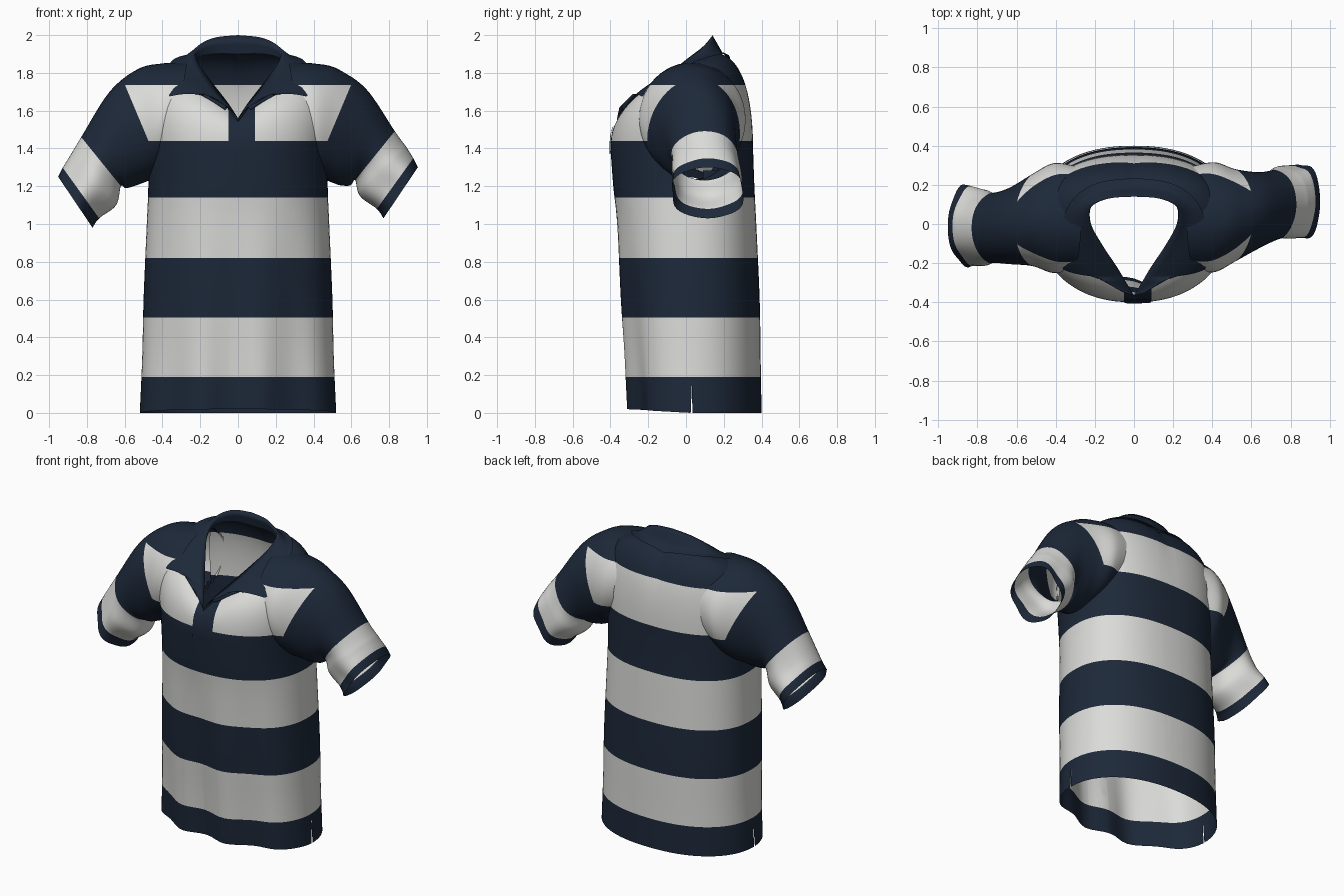
import bpy, bmesh, math
from mathutils import Vector
from mathutils.bvhtree import BVHTree

if "Cube" in bpy.data.objects:
    bpy.data.objects.remove(bpy.data.objects["Cube"])


def material(name, rgb):
    m = bpy.data.materials.new(name)
    m.diffuse_color = (*rgb, 1)
    m.use_nodes = True
    m.node_tree.nodes["Principled BSDF"].inputs["Base Color"].default_value = m.diffuse_color
    return m


NAVY = material("navy cloth", (0.012, 0.0215, 0.041))
WHITE = material("off white cloth", (0.71, 0.71, 0.69))


def spline(keys, t):
    """Catmull-Rom through a list of tuples, t in 0..len-1."""
    n = len(keys) - 1
    i = min(int(t), n - 1)
    f = t - i
    p = [Vector(keys[max(0, min(n, i + k))]) for k in (-1, 0, 1, 2)]
    return (p[1] * 2 + (p[2] - p[0]) * f + (p[0] * 2 - p[1] * 5 + p[2] * 4 - p[3]) * f * f
            + (p[1] * 3 - p[0] - p[2] * 3 + p[3]) * f ** 3) * 0.5


def add_grid(bm, rows, mat=lambda r: 0):
    vs = [[bm.verts.new(p) for p in row] for row in rows]
    for r in range(len(vs) - 1):
        for c in range(len(vs[0]) - 1):
            f = bm.faces.new((vs[r][c], vs[r][c + 1], vs[r + 1][c + 1], vs[r + 1][c]))
            f.material_index = mat(r)


def cut(bm, co, no):
    bmesh.ops.bisect_plane(bm, geom=bm.verts[:] + bm.edges[:] + bm.faces[:],
                           dist=1e-5, plane_co=co, plane_no=no)


def depth_in(tree, p):
    """How far a point lies behind a surface (positive is inside)."""
    loc, n, _, _ = tree.find_nearest(p)
    return (loc - p).dot(n)


def finish(bm, name):
    for f in bm.faces:
        f.smooth = True
    me = bpy.data.meshes.new(name)
    bm.to_mesh(me)
    bm.free()
    me.materials.append(NAVY)
    me.materials.append(WHITE)
    ob = bpy.data.objects.new(name, me)
    bpy.context.collection.objects.link(ob)
    return ob


# Stripe heights and the slanted armhole seam
STRIPES = (0.19, 0.505, 0.82, 1.14, 1.44, 1.735)
SEAM_X, SEAM_Z, SEAM_K = 0.47, 1.43, 0.42


def inside_seam(c):
    return abs(c.x) < SEAM_X + SEAM_K * (c.z - SEAM_Z)


def cut_seams(bm):
    for s in (1, -1):
        cut(bm, (s * SEAM_X, 0, SEAM_Z), (s, 0, -SEAM_K))


# ---------- body ----------
# hem to chest: z, half width, front y, back y
SIDE = [(0, .52, -.295, .4), (.3, .507, -.315, .395), (.6, .5, -.34, .39),
        (1.0, .483, -.365, .372), (1.2, .475, -.385, .362), (1.4, .478, -.4, .355)]
# neckline from back centre to the foot of the V
NECK = [(0, .16, 1.9), (.13, .15, 1.9), (.215, .1, 1.88), (.225, 0, 1.84),
        (.17, -.11, 1.76), (.1, -.22, 1.67), (0, -.365, 1.54)]


def body_ring(t, a):
    z, w, yf, yb = spline(SIDE, t)
    c, s = math.cos(a), math.sin(a)
    e = 0.89 - 0.03 * s + 0.1 * (t / 5 - 1)
    e = e if t < 5 else 0.86
    e = 0.92 - 0.06 * t / 5 - 0.02 * s
    x = math.copysign(abs(c) ** e, c) * w
    y = 0.03 + (yb - 0.03 if s > 0 else 0.03 - yf) * math.copysign(abs(s) ** e, s)
    fade = max(0, 1 - z / 1.15)
    if s < 0:                                   # soft hanging folds on the front
        y += 0.024 * fade * math.cos(x * 19 + 0.8) * abs(s)
        z += 0.02 * max(0, 1 - z / 0.15) * abs(s)
    return Vector((x, y, z))


def body_top(v, a):
    c, s = math.cos(a), math.sin(a)
    p0 = body_ring(5, a)
    u = math.degrees(math.asin(max(-1, min(1, s))))
    p2 = spline(NECK, (90 - u) / 30)
    if c < 0:
        p2.x = -p2.x
    p1 = Vector((p0.x * (1 + 0.16 * abs(c)), p0.y, p2.z - 0.06 + 0.11 * abs(c) ** 0.5))
    return p0 * (1 - v) ** 2 + p1 * 2 * v * (1 - v) + p2 * v * v


body = bmesh.new()
N = 44
for half in (0, 1):                              # back panel, front panel
    rows = []
    for r in range(25):
        row = [body_ring(r * 5 / 24, math.pi * (half + i / N)) for i in range(N + 1)]
        for p in (row[0], row[-1]):              # open side slits at the hem
            p.y += (-1 if half else 1) * 0.005 * max(0, 1 - p.z / 0.13)
        rows.append(row)
    for r in range(1, 25):
        rows.append([body_top(r / 24, math.pi * (half + i / N)) for i in range(N + 1)])
    add_grid(body, rows)
bmesh.ops.remove_doubles(body, verts=body.verts[:], dist=0.0005)
body.normal_update()
surface = BVHTree.FromBMesh(body)
for z in STRIPES:
    cut(body, (0, 0, z), (0, 0, 1))
cut_seams(body)
for x in (-0.05, 0.09):
    cut(body, (x, 0, 0), (1, 0, 0))
for f in body.faces:
    c = f.calc_center_median()
    white = sum(c.z > z for z in STRIPES) % 2 == 1
    if c.z > 1.44 and not inside_seam(c):
        white = False
    if c.z > 1.44 and c.y < -0.15 and -0.05 < c.x < 0.09:
        white = False
    f.material_index = int(white)


def lift(p, gap, force=False):
    """Keep a point just outside the body cloth."""
    loc, n, _, _ = surface.find_nearest(p)
    if force or (p - loc).dot(n) < gap:
        return loc + n * gap
    return p


# ---------- sleeves ----------
# top x, top z, bottom x, bottom z, half depth
SLEEVE = [(.27, 1.855, .36, 1.30, .27), (.40, 1.85, .43, 1.25, .28), (.53, 1.82, .51, 1.215, .235),
          (.68, 1.70, .59, 1.19, .195), (.83, 1.46, .62, 1.20, .175), (.89, 1.36, .645, 1.10, .185),
          (.928, 1.298, .735, 1.03, .19), (.952, 1.25, .77, .98, .2)]
DEPTH = {1: (.03, .035, .045, .07, .1, .11, .115, .115), -1: (.03, .03, .02, -.01, -.02, -.02, -.01, -.01)}
M, SUB = 48, 8
for s, name in ((1, "right_sleeve"), (-1, "left_sleeve")):
    bm = bmesh.new()
    keys = [k + (y,) for k, y in zip(SLEEVE, DEPTH[s])]
    rows = []
    for r in range(7 * SUB + 1):
        t = r / SUB
        tx, tz, bx, bz, d, yc = spline(keys, t)
        rise = 0.05 * max(0, min(1, (t - 2.3) / 2.7)) if s > 0 else 0
        top, bot = Vector((tx * s, yc, tz + rise)), Vector((bx * s, yc, bz + rise))
        mid, arm = (top + bot) / 2, (top - bot) / 2
        row = []
        for i in range(M + 1):
            a = 2 * math.pi * i / M
            crumple = 1 + 0.08 * min(1, max(0, t - 3) / 3) * math.sin(4 * a + s + t * 0.5) * math.sin(a) ** 2
            row.append(mid + arm * math.cos(a) * crumple
                       + Vector((0, -s * d * math.sin(a) * crumple, 0)))
        rows.append(row)
    add_grid(bm, rows, lambda r: int(4 * SUB <= r < 6 * SUB))
    bmesh.ops.remove_doubles(bm, verts=bm.verts[:], dist=0.0001)
    bm.normal_update()
    tube = BVHTree.FromBMesh(bm)
    for z in STRIPES[4:]:
        cut(bm, (0, 0, z), (0, 0, 1))
    cut_seams(bm)
    for f in bm.faces:                           # chest stripe runs on to the seam
        c = f.calc_center_median()
        if STRIPES[4] < c.z < STRIPES[5] and inside_seam(c):
            f.material_index = 1
    # open armhole: drop sleeve cloth inside the body and body cloth inside the sleeve
    hidden = [f for f in bm.faces if abs(f.calc_center_median().x) < 0.56
              and depth_in(surface, f.calc_center_median()) > 0.015]
    bmesh.ops.delete(bm, geom=hidden, context='FACES')
    hidden = []
    for f in body.faces:
        c = f.calc_center_median()
        if c.x * s > 0.38 and c.z > 1.2 and depth_in(tube, c) > 0.02:
            hidden.append(f)
    bmesh.ops.delete(body, geom=hidden, context='FACES')
    finish(bm, name)
finish(body, "shirt_body")

# ---------- collar ----------
FOLD = [(0, .14, 2.0), (.13, .13, 1.985), (.22, .085, 1.935), (.22, 0, 1.87),
        (.16, -.11, 1.78), (.09, -.215, 1.69), (.045, -.29, 1.63), (0, -.365, 1.56)]
LEAF = [(0, .22, 1.86), (.2, .19, 1.87), (.32, .11, 1.86), (.37, -.02, 1.83),
        (.375, -.14, 1.76), (.365, -.24, 1.68), (.2, -.28, 1.70), (.06, -.35, 1.63)]
STEPS = 42
cols = []
for i in range(-STEPS, STEPS + 1):
    t = abs(i) / STEPS * 7
    side = -1 if i < 0 else 1
    base, fold, leaf = spline(NECK, t * 6 / 7), spline(FOLD, t), spline(LEAF, t)
    if t > 5:                                    # straight front edge of the leaf
        k = min(int(t), 6)
        leaf = Vector(LEAF[k]).lerp(Vector(LEAF[k + 1]), t - k)
    for p in (base, fold, leaf):
        p.x *= side
    pts = [base, base.lerp(fold, 0.5), fold]
    for k in range(1, 7):
        pts.append(lift(fold.lerp(leaf, k / 6), 0.012, force=(k == 6)))
    cols.append(pts)
bm = bmesh.new()
add_grid(bm, [[c[r] for c in cols] for r in range(9)])
finish(bm, "collar")

# ---------- button placket ----------
bm = bmesh.new()
add_grid(bm, [[lift(Vector((-.05 + .14 * i / 6, -.42, 1.37 + .16 * j / 8)), 0.006, True)
               for i in range(7)] for j in range(9)])
finish(bm, "placket")
